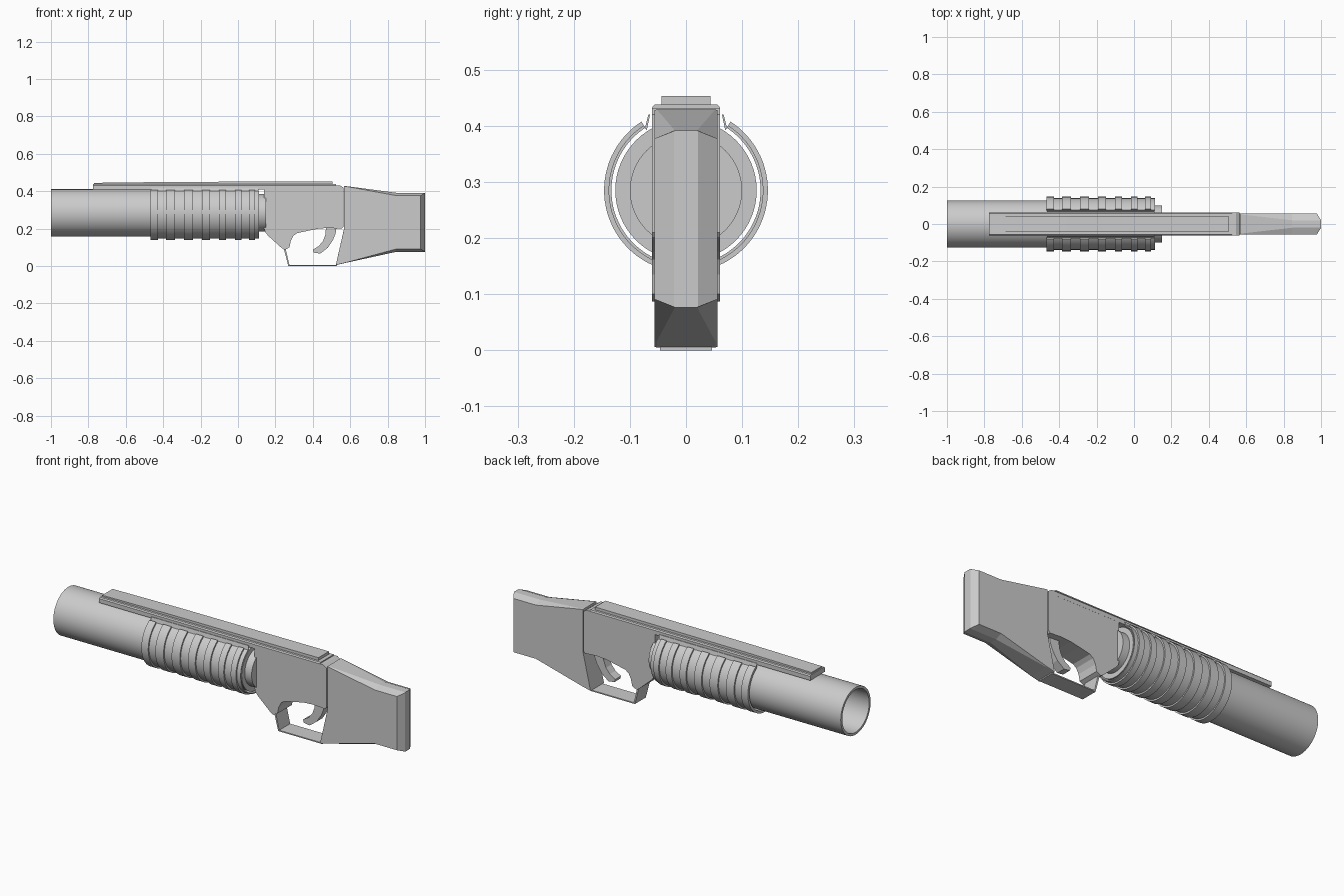
import bpy, bmesh
from math import sin, cos, radians

if "Cube" in bpy.data.objects:
    bpy.data.objects.remove(bpy.data.objects["Cube"])

AXIS_Z = 0.285   # height of the barrel axis


def make(name, verts, faces, smooth=False):
    me = bpy.data.meshes.new(name)
    me.from_pydata(verts, [], faces)
    bm = bmesh.new()
    bm.from_mesh(me)
    bmesh.ops.recalc_face_normals(bm, faces=bm.faces)
    bm.to_mesh(me)
    bm.free()
    ob = bpy.data.objects.new(name, me)
    bpy.context.collection.objects.link(ob)
    if smooth:
        bpy.context.view_layer.objects.active = ob
        ob.select_set(True)
        bpy.ops.object.shade_smooth_by_angle(angle=radians(30))
        ob.select_set(False)
    return ob


def loft(name, rings, closed=False):
    """Bridge equal-sized rings; cap the ends unless the rings form a loop."""
    n, k = len(rings[0]), len(rings)
    verts = [v for r in rings for v in r]
    faces = [(i * n + j, i * n + (j + 1) % n,
              (i + 1) % k * n + (j + 1) % n, (i + 1) % k * n + j)
             for i in range(k if closed else k - 1) for j in range(n)]
    if not closed:
        faces += [tuple(range(n)), tuple(range((k - 1) * n, k * n))]
    return make(name, verts, faces, smooth=closed)


def extrude(name, pts, half):
    """Extrude an x-z outline across y."""
    return loft(name, [[(x, y, z) for x, z in pts] for y in (-half, half)])


def revolve(name, prof, a0=0, a1=360, steps=64):
    """Sweep a closed (x, radius) outline round the barrel axis, angle from up."""
    full = a1 - a0 == 360
    rings = []
    for i in range(steps if full else steps + 1):
        a = radians(a0 + (a1 - a0) * i / steps)
        rings.append([(x, r * sin(a), AXIS_Z + r * cos(a)) for x, r in prof])
    ob = loft(name, rings, closed=full)
    if not full:
        bpy.context.view_layer.objects.active = ob
        ob.select_set(True)
        bpy.ops.object.shade_smooth_by_angle(angle=radians(30))
        ob.select_set(False)
    return ob


# Barrel tube with open muzzle, and the narrower breech behind it
revolve("barrel", [(-1, 0.126), (0.11, 0.126), (0.11, 0.113), (-1, 0.113)])
revolve("breech", [(0.08, 0.114), (0.11, 0.114), (0.11, 0.1), (0.15, 0.1),
                   (0.15, 0.001), (0.08, 0.001)])

# Ribbed handguard, open at the top
ribs = [(-0.467, -0.427), (-0.385, -0.337), (-0.289, -0.241), (-0.193, -0.15),
        (-0.102, -0.064), (-0.016, 0.018), (0.059, 0.09)]
outline = []
for a, b in ribs:
    outline += [(a, 0.138), (a, 0.146), (b, 0.146), (b, 0.138)]
outline[0] = (-0.467, 0.133)
outline += [(0.112, 0.138), (0.112, 0.133)]
revolve("handguard", outline, 33, 327)

# Thin heat shield lips beside the rail
for s, side in ((-1, "left"), (1, "right")):
    sec = [(0.064, 0.42), (0.067, 0.42), (0.073, 0.396), (0.07, 0.392)]
    loft("shield_lip_" + side,
         [[(x, s * y, z) for y, z in sec] for x in (-0.465, 0.11)])

# Top rail with bevelled shoulders and a raised strip
rail = [(-0.061, 0.41), (-0.061, 0.432), (-0.056, 0.438),
        (0.056, 0.438), (0.061, 0.432), (0.061, 0.41)]
loft("rail", [[(x, y, z) for y, z in rail] for x in (-0.775, 0.525)])
extrude("rail_strip", [(-0.77, 0.436), (0.505, 0.436), (0.505, 0.453),
                       (-0.36, 0.450), (-0.77, 0.445)], 0.044)

# Receiver
extrude("receiver", [
    (0.14, 0.412), (0.14, 0.2), (0.145, 0.182), (0.16, 0.163), (0.235, 0.095),
    (0.25, 0.087), (0.275, 0.1), (0.282, 0.135), (0.296, 0.162), (0.315, 0.176),
    (0.38, 0.19), (0.43, 0.2), (0.48, 0.204), (0.555, 0.2), (0.563, 0.21),
    (0.563, 0.42), (0.545, 0.432), (0.14, 0.432)], 0.0605)

# Stock, square at the receiver and chamfered towards the butt
def section(x0, x1, w, t, zb, zt, c):
    """Eight-point section; x0 at the bottom, x1 at the top, c = chamfer drop."""
    return [(x0, -t, zb), (x0, t, zb), (x0, w, zb + c), (x1, w, zt - c),
            (x1, t, zt), (x1, -t, zt), (x1, -w, zt - c), (x0, -w, zb + c)]

loft("stock", [section(0.523, 0.567, 0.0565, 0.052, 0.005, 0.2, 0.001),
               section(0.57, 0.567, 0.0565, 0.052, 0.016, 0.429, 0.001),
               section(0.845, 0.845, 0.0565, 0.02, 0.076, 0.392, 0.015),
               section(0.977, 0.977, 0.0565, 0.02, 0.076, 0.392, 0.015),
               section(1.0, 1.0, 0.021, 0.02, 0.076, 0.392, 0.001)])

# Trigger guard strip
extrude("trigger_guard", [(0.243, 0.1), (0.269, 0), (0.53, 0), (0.53, 0.006),
                          (0.275, 0.006), (0.253, 0.1)], 0.046)

# Curved trigger
extrude("trigger", [(0.47, 0.21), (0.468, 0.17), (0.455, 0.135), (0.432, 0.107),
                    (0.4, 0.088), (0.405, 0.072), (0.44, 0.067), (0.48, 0.098),
                    (0.508, 0.14), (0.522, 0.175), (0.527, 0.21)], 0.024)
